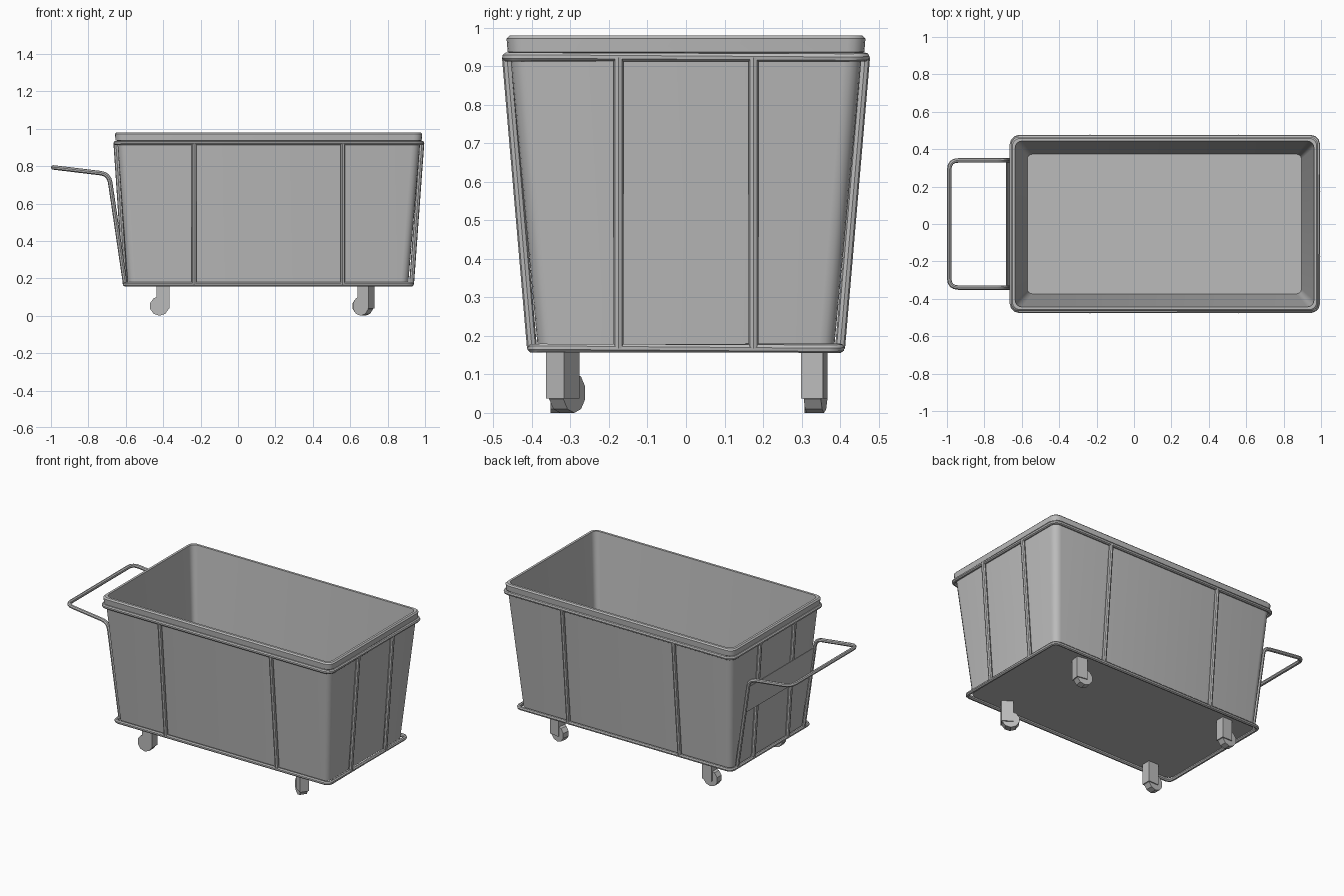
import bpy, bmesh, math
from mathutils import Vector, Matrix

if "Cube" in bpy.data.objects:
    bpy.data.objects.remove(bpy.data.objects["Cube"])

grey = bpy.data.materials.new("plain_grey")
grey.use_nodes = True
grey.diffuse_color = (0.5, 0.5, 0.5, 1)
grey.node_tree.nodes["Principled BSDF"].inputs["Base Color"].default_value = (0.5, 0.5, 0.5, 1)


def finish(name, bm, smooth=True):
    bmesh.ops.recalc_face_normals(bm, faces=bm.faces)
    mesh = bpy.data.meshes.new(name)
    bm.to_mesh(mesh)
    bm.free()
    mesh.materials.append(grey)
    obj = bpy.data.objects.new(name, mesh)
    bpy.context.collection.objects.link(obj)
    if smooth:
        bpy.ops.object.select_all(action="DESELECT")
        obj.select_set(True)
        bpy.context.view_layer.objects.active = obj
        bpy.ops.object.shade_smooth_by_angle(angle=math.radians(40))
    return obj


def rounded_rect(x0, x1, hy, r, z, steps=4):
    cx, hx = (x0 + x1) / 2, (x1 - x0) / 2
    points = []
    for k, (sx, sy) in enumerate([(1, 1), (-1, 1), (-1, -1), (1, -1)]):
        for i in range(steps + 1):
            a = math.pi / 2 * (k + i / steps)
            points.append(Vector((cx + sx * (hx - r) + r * math.cos(a),
                                  sy * (hy - r) + r * math.sin(a), z)))
    return points


def loft(bm, rings, loop=False):
    rows = [[bm.verts.new(p) for p in ring] for ring in rings]
    pairs = list(zip(rows, rows[1:])) + ([(rows[-1], rows[0])] if loop else [])
    for a, b in pairs:
        for i in range(len(a)):
            j = (i + 1) % len(a)
            bm.faces.new((a[i], a[j], b[j], b[i]))
    return rows


def tube(name, points, radius=0.012, closed=False, sides=8):
    """Sweep a round bar along a path, mitred at each bend."""
    pts = [Vector(p) for p in points]
    n = len(pts)
    rings, side = [], None
    for i, p in enumerate(pts):
        before = pts[i - 1] if closed or i else p
        after = pts[(i + 1) % n] if closed or i < n - 1 else p
        t = ((p - before).normalized() + (after - p).normalized()).normalized()
        if side is None:
            side = t.orthogonal()
        side = (side - t * side.dot(t)).normalized()
        up = t.cross(side)
        angles = [2 * math.pi * k / sides for k in range(sides)]
        rings.append([p + radius * (side * math.cos(a) + up * math.sin(a)) for a in angles])
    bm = bmesh.new()
    rows = loft(bm, rings, closed)
    if not closed:
        bm.faces.new(rows[0])
        bm.faces.new(rows[-1])
    return finish(name, bm)


def fillet(a, corner, b, r, steps=4):
    """Short curve that rounds the corner of a path."""
    a, c, b = Vector(a), Vector(corner), Vector(b)
    p, q = c + (a - c).normalized() * r, c + (b - c).normalized() * r
    ts = [i / steps for i in range(steps + 1)]
    return [p * (1 - t) ** 2 + c * 2 * t * (1 - t) + q * t * t for t in ts]


# Tub: outer wall, rim band, then inner wall down to the floor
bm = bmesh.new()
rows = loft(bm, [
    rounded_rect(-0.59, 0.91, 0.385, 0.04, 0.17),
    rounded_rect(-0.645, 0.975, 0.457, 0.045, 0.935),
    rounded_rect(-0.655, 0.982, 0.463, 0.045, 0.937),
    rounded_rect(-0.658, 0.985, 0.466, 0.045, 0.972),
    rounded_rect(-0.65, 0.977, 0.458, 0.04, 0.98),
    rounded_rect(-0.635, 0.962, 0.443, 0.035, 0.98),
    rounded_rect(-0.57, 0.895, 0.373, 0.025, 0.185),
])
bm.faces.new(rows[0])
bm.faces.new(rows[-1])
finish("tub", bm)

# Wire frame: two rings joined by sloping uprights
tube("top_frame_ring", rounded_rect(-0.653, 0.983, 0.465, 0.04, 0.924, 3), closed=True)
tube("bottom_frame_ring", rounded_rect(-0.603, 0.928, 0.4, 0.03, 0.168, 3), closed=True)
for side, s in (("left", 1), ("right", -1)):
    for x in (-0.235, 0.56):
        tube("side_upright", [(x, s * 0.4, 0.168), (x, s * 0.465, 0.924)], 0.013)
    tube("front_end_upright", [(0.928, s * 0.175, 0.168), (0.983, s * 0.175, 0.924)], 0.013)
    tube("handle_end_upright", [(-0.603, s * 0.175, 0.168), (-0.653, s * 0.175, 0.924)], 0.013)

# Push handle: half the path, mirrored for the other side
foot, bend, end = (-0.603, 0.34, 0.168), (-0.69, 0.34, 0.757), (-0.988, 0.34, 0.793)
half = [Vector(foot)] + fillet(foot, bend, end, 0.045)
half += fillet(bend, end, (-0.988, 0, 0.793), 0.05)
tube("push_handle", half + [Vector((p.x, -p.y, p.z)) for p in reversed(half)])

# Thin panel between the handle legs
bm = bmesh.new()
bottom, top = Vector((-0.656, 0, 0.53)), Vector((-0.682, 0, 0.705))
off, wide = Vector((0.003, 0, 0)), Vector((0, 0.34, 0))
loft(bm, [[c - off - wide, c + off - wide, c + off + wide, c - off + wide] for c in (bottom, top)])
for loop in ([e for e in bm.edges if abs(e.verts[0].co.z - e.verts[1].co.z) < 0.001 and
              e.verts[0].co.z < 0.6],
             [e for e in bm.edges if e.verts[0].co.z > 0.6 and e.verts[1].co.z > 0.6]):
    bmesh.ops.contextual_create(bm, geom=loop)
finish("handle_panel", bm, False)

# Casters: block fork with a trailing wheel, each swivelled a little
for x, y, turn in ((-0.4, -0.33, 0), (-0.4, 0.33, 0), (0.685, -0.32, -35), (0.685, 0.333, -10)):
    place = Matrix.Translation((x, y, 0)) @ Matrix.Rotation(math.radians(turn), 4, "Z")
    bm = bmesh.new()
    bmesh.ops.create_cube(bm, size=1, matrix=place @ Matrix.Translation((0, 0, 0.105))
                          @ Matrix.Diagonal((0.07, 0.058, 0.135, 1)))
    finish("caster_fork", bm, False)
    bm = bmesh.new()
    bmesh.ops.create_cone(bm, cap_ends=True, segments=10, radius1=0.052, radius2=0.052, depth=0.045,
                          matrix=place @ Matrix.Translation((-0.02, 0, 0.052))
                          @ Matrix.Rotation(math.pi / 2, 4, "X"))
    finish("caster_wheel", bm, False)
